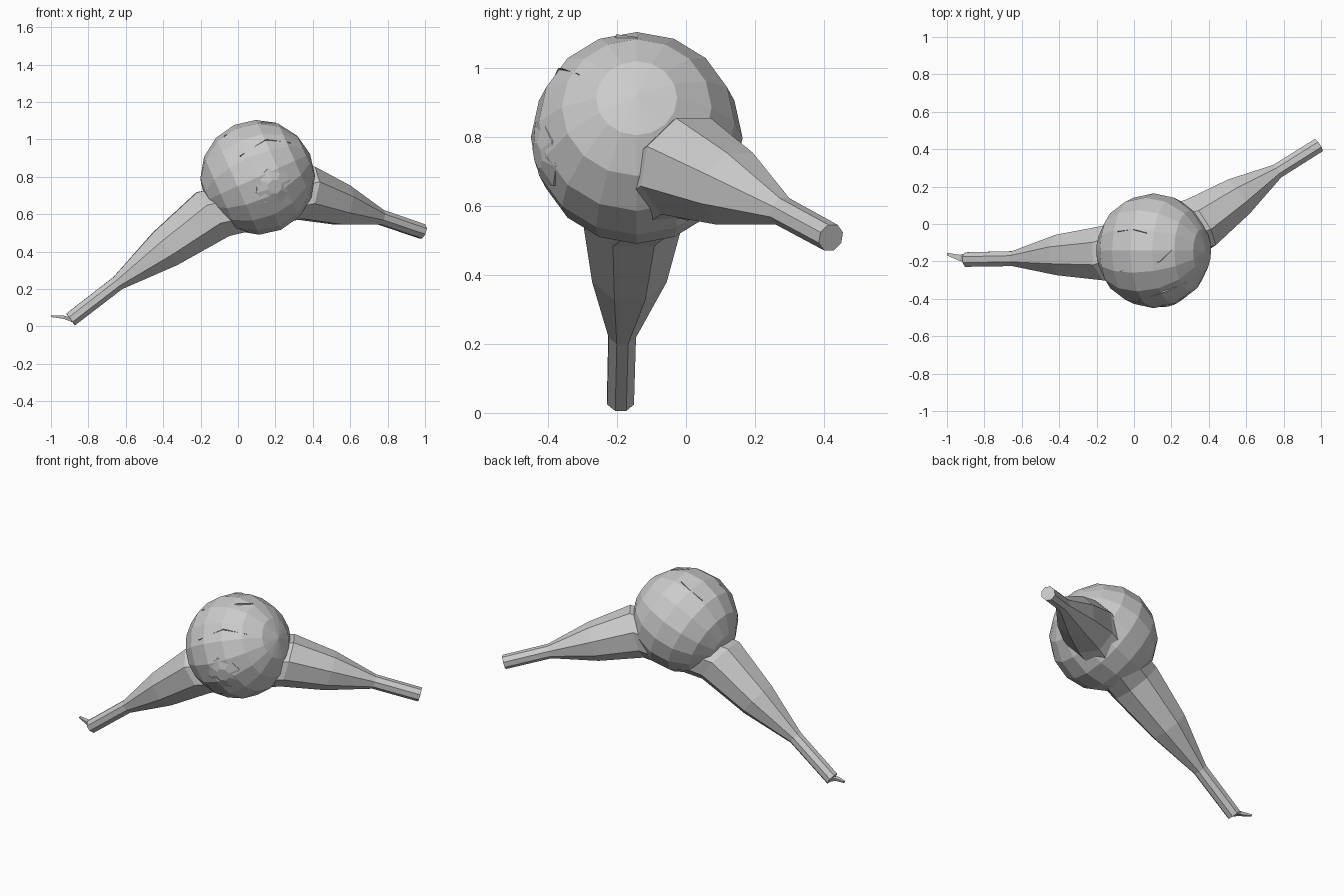
import bpy, bmesh, math
from mathutils import Vector

if "Cube" in bpy.data.objects:
    bpy.data.objects.remove(bpy.data.objects["Cube"])

CENTRE = Vector((0.105, -0.143, 0.797))
RADIUS = 0.307
SIDES = 8


def finish(bm, name):
    bmesh.ops.recalc_face_normals(bm, faces=bm.faces)
    mesh = bpy.data.meshes.new(name)
    bm.to_mesh(mesh)
    bm.free()
    obj = bpy.data.objects.new(name, mesh)
    bpy.context.collection.objects.link(obj)
    return obj


def tube(name, rings):
    """Faceted tube through (centre, axis, radius) rings."""
    bm = bmesh.new()
    loops = []
    for centre, axis, radius in rings:
        axis = Vector(axis).normalized()
        side = Vector((0, 0, 1)).cross(axis).normalized()
        up = axis.cross(side)
        loop = []
        for i in range(SIDES):
            a = 2 * math.pi * (i + 0.5) / SIDES
            offset = side * math.cos(a) + up * math.sin(a)
            loop.append(bm.verts.new(Vector(centre) + offset * radius))
        loops.append(loop)
    for a, b in zip(loops, loops[1:]):
        for i in range(SIDES):
            j = (i + 1) % SIDES
            bm.faces.new((a[i], a[j], b[j], b[i]))
    bm.faces.new(loops[0])
    bm.faces.new(loops[-1])
    return finish(bm, name)


# Round faceted body, pole tilted to the upper right
bpy.ops.mesh.primitive_uv_sphere_add(segments=16, ring_count=8, radius=RADIUS,
                                     location=CENTRE,
                                     rotation=(0, math.radians(66), 0))
bpy.context.object.name = "round_body"

# Pair of limbs: one bent tube passing under the body
left = (0.80, 0.03, 0.59)
right = (0.82, 0.53, -0.28)
tube("limbs", [
    ((-0.895, -0.19, 0.037), left, 0.042),
    ((-0.642, -0.185, 0.232), left, 0.043),
    ((-0.39, -0.165, 0.415), left, 0.117),
    ((-0.135, -0.155, 0.60), left, 0.157),
    ((0.345, 0.0, 0.715), right, 0.157),
    ((0.55, 0.14, 0.65), right, 0.117),
    ((0.762, 0.28, 0.584), right, 0.043),
    ((0.985, 0.42, 0.508), right, 0.042),
])

# Small pointed tip on the left limb
bm = bmesh.new()
base = [bm.verts.new(p) for p in ((-0.88, -0.15, 0.04), (-0.88, -0.21, 0.04),
                                  (-0.88, -0.20, 0.02), (-0.88, -0.16, 0.02))]
mid = [bm.verts.new(p) for p in ((-0.93, -0.165, 0.058), (-0.93, -0.198, 0.058),
                                 (-0.93, -0.195, 0.04), (-0.93, -0.17, 0.04))]
tip = [bm.verts.new(p) for p in ((-1.0, -0.154, 0.059), (-1.0, -0.168, 0.059),
                                 (-1.0, -0.166, 0.05), (-1.0, -0.156, 0.05))]
for a, b in ((base, mid), (mid, tip)):
    for i in range(4):
        bm.faces.new((a[i], a[(i + 1) % 4], b[(i + 1) % 4], b[i]))
bm.faces.new(base)
bm.faces.new(tip)
finish(bm, "limb_tip")

# Shallow stump barely breaking the front of the body
out = Vector((0.09, -0.285, -0.05)).normalized()
tube("front_stump", [
    (CENTRE + out * 0.15, out, 0.12),
    (CENTRE + out * 0.285, out, 0.10),
    (CENTRE + out * 0.306, out, 0.04),
])


# Thin creases following the body surface
def crease(name, points):
    bm = bmesh.new()
    rows = []
    for i, p in enumerate(points):
        d = (Vector(p) - CENTRE).normalized()
        w = 0.008 if 0 < i < len(points) - 1 else 0.002
        rows.append([bm.verts.new(CENTRE + d * (RADIUS - 0.012) + Vector((0, 0, w))),
                     bm.verts.new(CENTRE + d * (RADIUS + 0.001)),
                     bm.verts.new(CENTRE + d * (RADIUS - 0.012) - Vector((0, 0, w)))])
    for a, b in zip(rows, rows[1:]):
        for i in range(2):
            bm.faces.new((a[i], a[i + 1], b[i + 1], b[i]))
    finish(bm, name)


crease("front_crease", [(0.01, -0.41, 0.91), (0.15, -0.37, 1.0), (0.28, -0.31, 0.98)])
crease("upper_crease", [(-0.07, -0.25, 1.01), (0.14, -0.20, 1.09), (0.20, -0.14, 1.08)])
crease("rear_crease", [(-0.09, -0.04, 1.01), (0.0, -0.03, 1.06), (0.07, -0.05, 1.08)])
